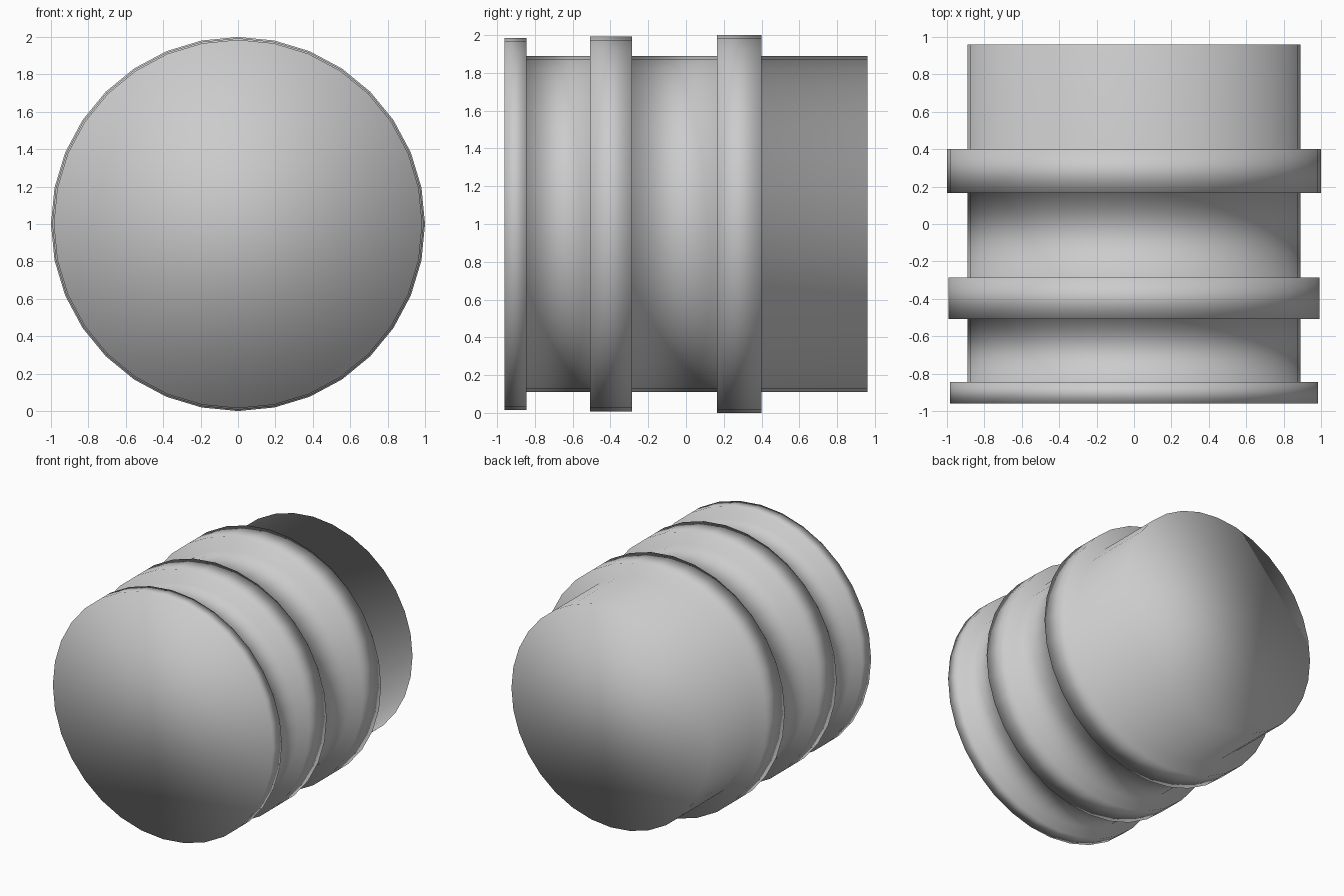
import bpy
import bmesh
from math import sin, cos, tau

if "Cube" in bpy.data.objects:
    bpy.data.objects.remove(bpy.data.objects["Cube"])

SIDES = 32
BODY = 0.89

# Raised bands along the barrel: (start y, end y, radius)
bands = [(-0.96, -0.845, 0.985), (-0.508, -0.285, 0.993), (0.165, 0.401, 1.0)]

# Side profile as (y, radius), front to back
profile = []
for start, end, radius in bands:
    if start > -0.95:
        profile.append((start, BODY))
    profile += [(start, radius), (end, radius), (end, BODY)]
profile.append((0.96, BODY))

# Ribbed barrel: one lathed skin around the y axis
bm = bmesh.new()
rings = [[bm.verts.new((r * sin(tau * i / SIDES), y, 1 + r * cos(tau * i / SIDES)))
          for i in range(SIDES)] for y, r in profile]
for a, b in zip(rings, rings[1:]):
    for i in range(SIDES):
        j = (i + 1) % SIDES
        bm.faces.new((a[i], a[j], b[j], b[i]))

# Flat end caps
bm.faces.new(rings[0])
bm.faces.new(rings[-1])
bmesh.ops.recalc_face_normals(bm, faces=bm.faces)

# Fully smooth shading, including the rims
for face in bm.faces:
    face.smooth = True
mesh = bpy.data.meshes.new("ribbed_barrel")
bm.to_mesh(mesh)
bm.free()
bpy.context.collection.objects.link(bpy.data.objects.new("ribbed_barrel", mesh))
